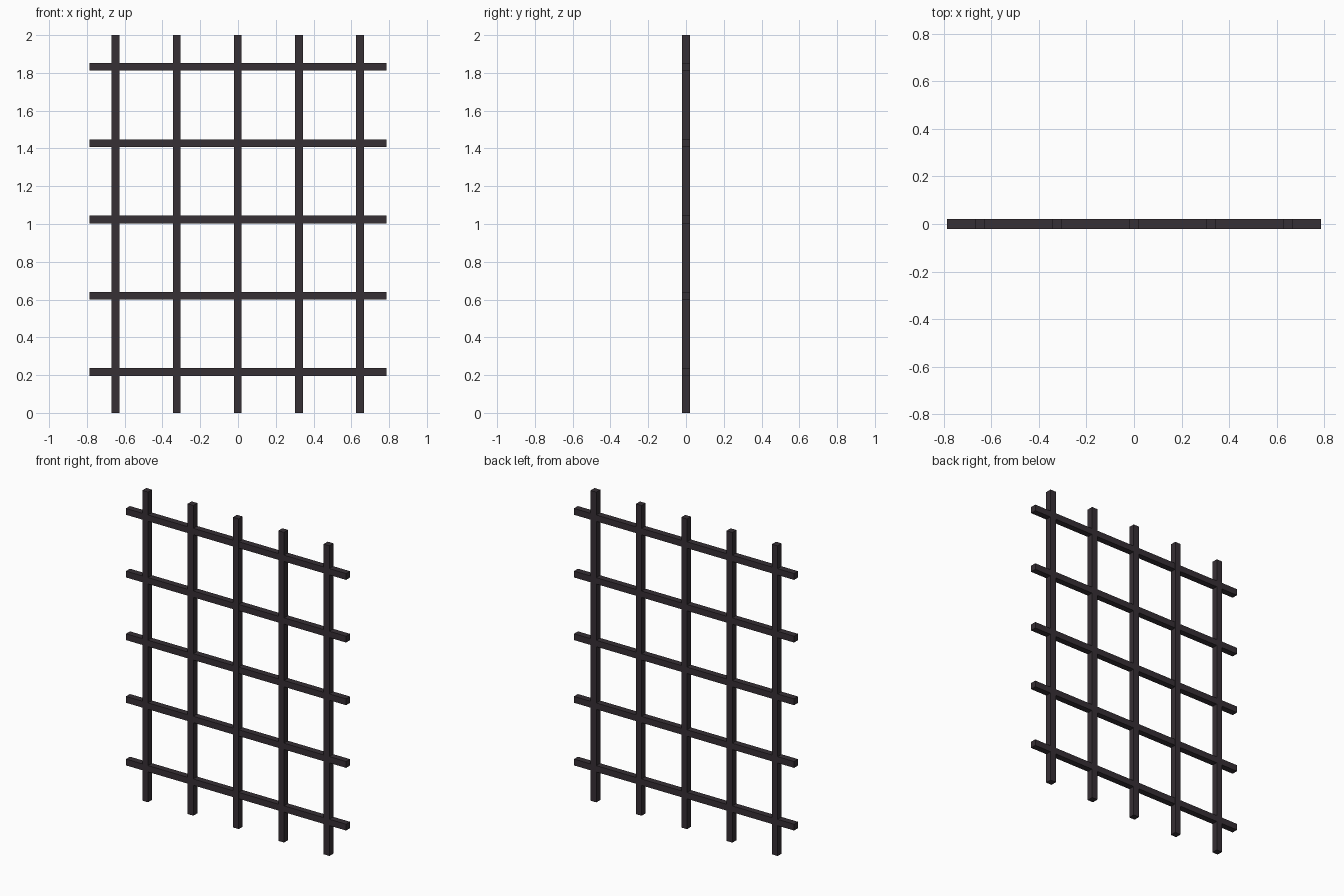
import bpy

if "Cube" in bpy.data.objects:
    bpy.data.objects.remove(bpy.data.objects["Cube"])

# Dark iron, used for every bar
iron = bpy.data.materials.new("dark_iron")
iron.diffuse_color = (0.037, 0.029, 0.035, 1.0)
iron.use_nodes = True
iron.node_tree.nodes["Principled BSDF"].inputs["Base Color"].default_value = iron.diffuse_color

BAR = 0.041        # square bar thickness
X_STEP = 0.3235    # spacing of upright bars
Z_STEP = 0.404     # spacing of cross bars
Z_FIRST = 0.216    # height of lowest cross bar


def bar(name, center, size):
    bpy.ops.mesh.primitive_cube_add(size=1, location=center)
    ob = bpy.context.object
    ob.name = name
    ob.scale = size
    bpy.ops.object.transform_apply(location=False, rotation=False, scale=True)
    ob.data.materials.append(iron)
    return ob


for i in range(5):
    # Upright bars, full height
    bar(f"upright_bar_{i + 1}", ((i - 2) * X_STEP - 0.001, 0, 1.0), (BAR, BAR, 2.0))
    # Cross bars, a hair shallower so the faces do not coincide
    bar(f"cross_bar_{i + 1}", (0, 0, Z_FIRST + i * Z_STEP), (1.57, BAR - 0.001, BAR))
